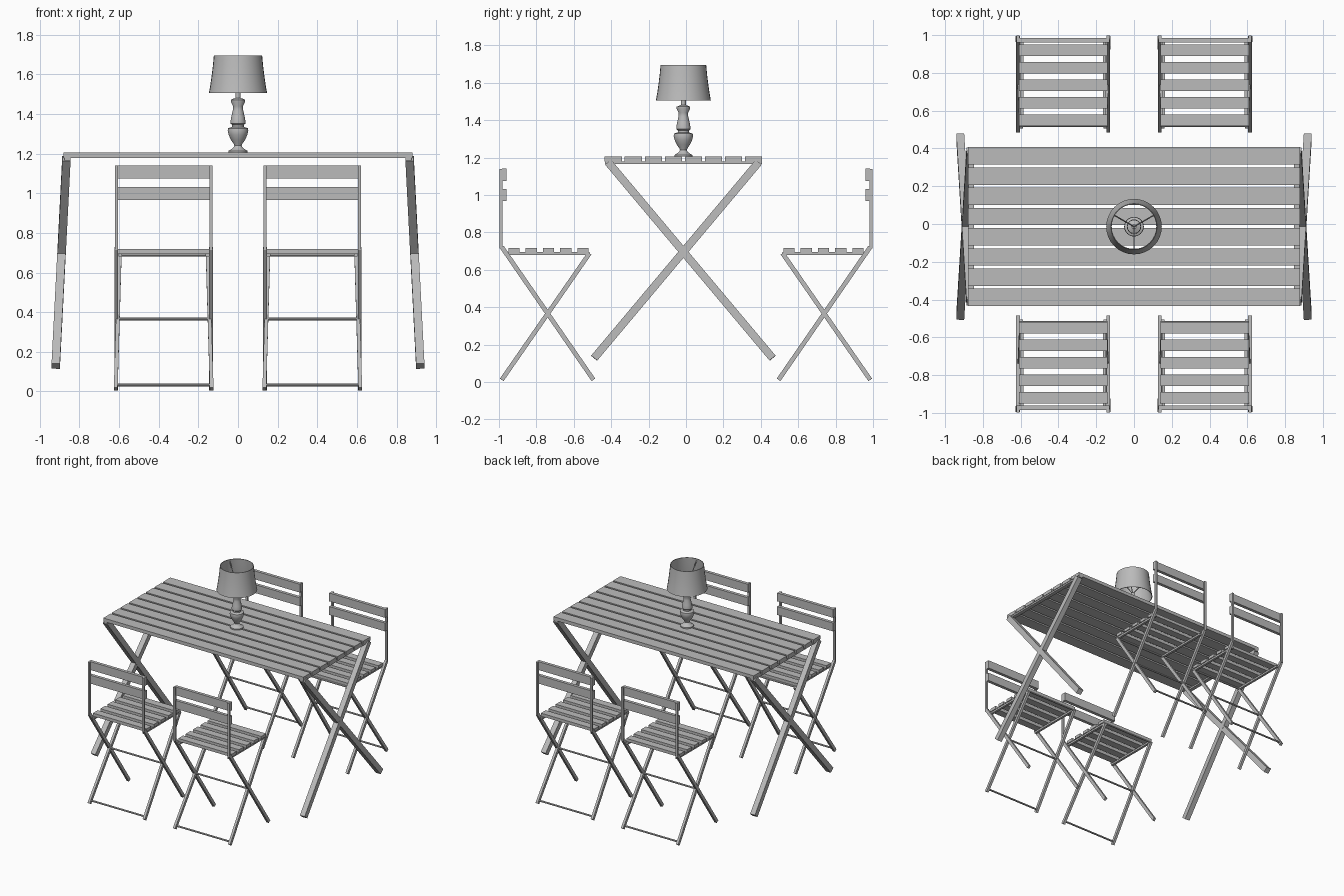
import bpy, bmesh, math
from mathutils import Vector, Matrix

if "Cube" in bpy.data.objects:
    bpy.data.objects.remove(bpy.data.objects["Cube"], do_unlink=True)

grey = bpy.data.materials.new("plain_grey")
grey.use_nodes = True
GREY = (0.5, 0.5, 0.5, 1)
grey.diffuse_color = GREY
grey.node_tree.nodes["Principled BSDF"].inputs["Base Color"].default_value = GREY


def finish(name, bm, smooth=False):
    bmesh.ops.recalc_face_normals(bm, faces=bm.faces)
    mesh = bpy.data.meshes.new(name)
    bm.to_mesh(mesh)
    bm.free()
    mesh.materials.append(grey)
    ob = bpy.data.objects.new(name, mesh)
    bpy.context.collection.objects.link(ob)
    if smooth:
        bpy.ops.object.select_all(action='DESELECT')
        ob.select_set(True)
        bpy.context.view_layer.objects.active = ob
        bpy.ops.object.shade_smooth_by_angle(angle=math.radians(40))
    return ob


def box(bm, x, y, z):
    """Box from three (low, high) ranges."""
    spans = (x, y, z)
    centre = Vector([(a + b) / 2 for a, b in spans])
    size = [abs(b - a) for a, b in spans]
    bmesh.ops.create_cube(bm, size=1, matrix=Matrix.Translation(centre) @ Matrix.Diagonal((*size, 1)))


def beam(bm, p, q, wide, deep):
    """Square-ended bar between two points, its width lying along x."""
    p, q = Vector(p), Vector(q)
    d = (q - p).normalized()
    side = Vector((1, 0, 0))
    side = (side - d * side.dot(d)).normalized()
    rot = Matrix((side, d.cross(side), d)).transposed().to_4x4()
    size = Matrix.Diagonal((wide, deep, (q - p).length, 1))
    bmesh.ops.create_cube(bm, size=1, matrix=Matrix.Translation((p + q) / 2) @ rot @ size)


def rod(bm, p, q, radius):
    p, q = Vector(p), Vector(q)
    turn = (q - p).to_track_quat('Z', 'Y').to_matrix().to_4x4()
    bmesh.ops.create_cone(bm, cap_ends=True, segments=8, radius1=radius, radius2=radius,
                          depth=(q - p).length, matrix=Matrix.Translation((p + q) / 2) @ turn)


def lathe(name, profile, centre_y, closed=False, steps=32):
    bm = bmesh.new()
    vs = [bm.verts.new((r, centre_y, z)) for r, z in profile]
    edges = [bm.edges.new(pair) for pair in zip(vs, vs[1:])]
    if closed:
        edges.append(bm.edges.new((vs[-1], vs[0])))
    bmesh.ops.spin(bm, geom=vs + edges, cent=(0, centre_y, 0), axis=(0, 0, 1),
                   angle=math.tau, steps=steps)
    bmesh.ops.remove_doubles(bm, verts=bm.verts, dist=0.0001)
    return finish(name, bm, True)


# Table
MID = -0.014
bm = bmesh.new()
pitch = 0.107
for i in range(8):
    y = MID + (i - 3.5) * pitch
    box(bm, (-0.88, 0.88), (y - 0.046, y + 0.046), (1.178, 1.205))
finish("table_slats", bm)

rails, legs = bmesh.new(), bmesh.new()
for s in (-1, 1):
    box(rails, (s * 0.846, s * 0.876), (MID - 0.42, MID + 0.42), (1.166, 1.179))
    for t in (-1, 1):
        beam(legs, (s * 0.92, MID + t * 0.477, 0.128), (s * 0.866, MID - t * 0.402, 1.175), 0.042, 0.042)
finish("table_rails", rails)
finish("table_legs", legs)


# Folding chair: side is its x direction, back is the y direction of its backrest
def chair(label, side, back):
    cx = side * 0.375

    def pt(x, y, z):
        return (cx + x, back * y, z)

    seat, rest, frame, bars = (bmesh.new() for _ in range(4))
    for i in range(5):
        y = back * (0.55 + i * 0.0925)
        box(seat, (cx - 0.235, cx + 0.235), (y - 0.03, y + 0.03), (0.694, 0.718))
    for low in (0.967, 1.075):
        box(rest, (cx - 0.246, cx + 0.246), (back * 0.96, back * 0.985), (low, low + 0.066))
    for s in (-1, 1):
        # seat rail, backrest post, then the two crossing legs
        box(frame, (cx + s * 0.21, cx + s * 0.228), (back * 0.515, back * 0.965), (0.68, 0.695))
        box(frame, (cx + s * 0.23, cx + s * 0.247), (back * 0.982, back * 0.998), (0.715, 1.14))
        beam(frame, pt(s * 0.239, 0.985, 0.722), pt(s * 0.239, 0.495, 0.012), 0.019, 0.024)
        beam(frame, pt(s * 0.222, 0.516, 0.688), pt(s * 0.242, 0.985, 0.012), 0.019, 0.024)
    for y, z in ((0.52, 0.688), (0.742, 0.365), (0.972, 0.032)):
        rod(bars, pt(-0.235, y, z), pt(0.235, y, z), 0.007)
    for part, mesh in (("seat", seat), ("backrest", rest), ("frame", frame), ("crossbars", bars)):
        finish(label + "_chair_" + part, mesh)


for side, side_name in ((-1, "right"), (1, "left")):
    for back, row in ((-1, "front"), (1, "rear")):
        chair(row + "_" + side_name, side, back)

# Lamp
lathe("lamp_base", [
    (0, 1.205), (0.048, 1.205), (0.048, 1.214), (0.036, 1.221), (0.024, 1.23), (0.018, 1.24),
    (0.022, 1.25), (0.036, 1.27), (0.047, 1.295), (0.052, 1.315), (0.05, 1.328), (0.03, 1.335),
    (0.03, 1.345), (0.038, 1.352), (0.038, 1.362), (0.034, 1.385), (0.026, 1.42),
    (0.025, 1.44), (0.036, 1.462), (0.036, 1.472), (0.022, 1.478), (0.013, 1.482),
    (0.013, 1.535), (0, 1.535)], MID)

outer = [(0.147, 1.505), (0.139, 1.55), (0.132, 1.6), (0.126, 1.65), (0.122, 1.695)]
lathe("lamp_shade", outer + [(r - 0.004, z) for r, z in reversed(outer)], MID, closed=True)

bm = bmesh.new()
for deg in (30, 150, 270):
    a = math.radians(deg)
    rod(bm, (0, MID, 1.53), (0.12 * math.cos(a), MID + 0.12 * math.sin(a), 1.68), 0.0035)
finish("shade_spokes", bm)
